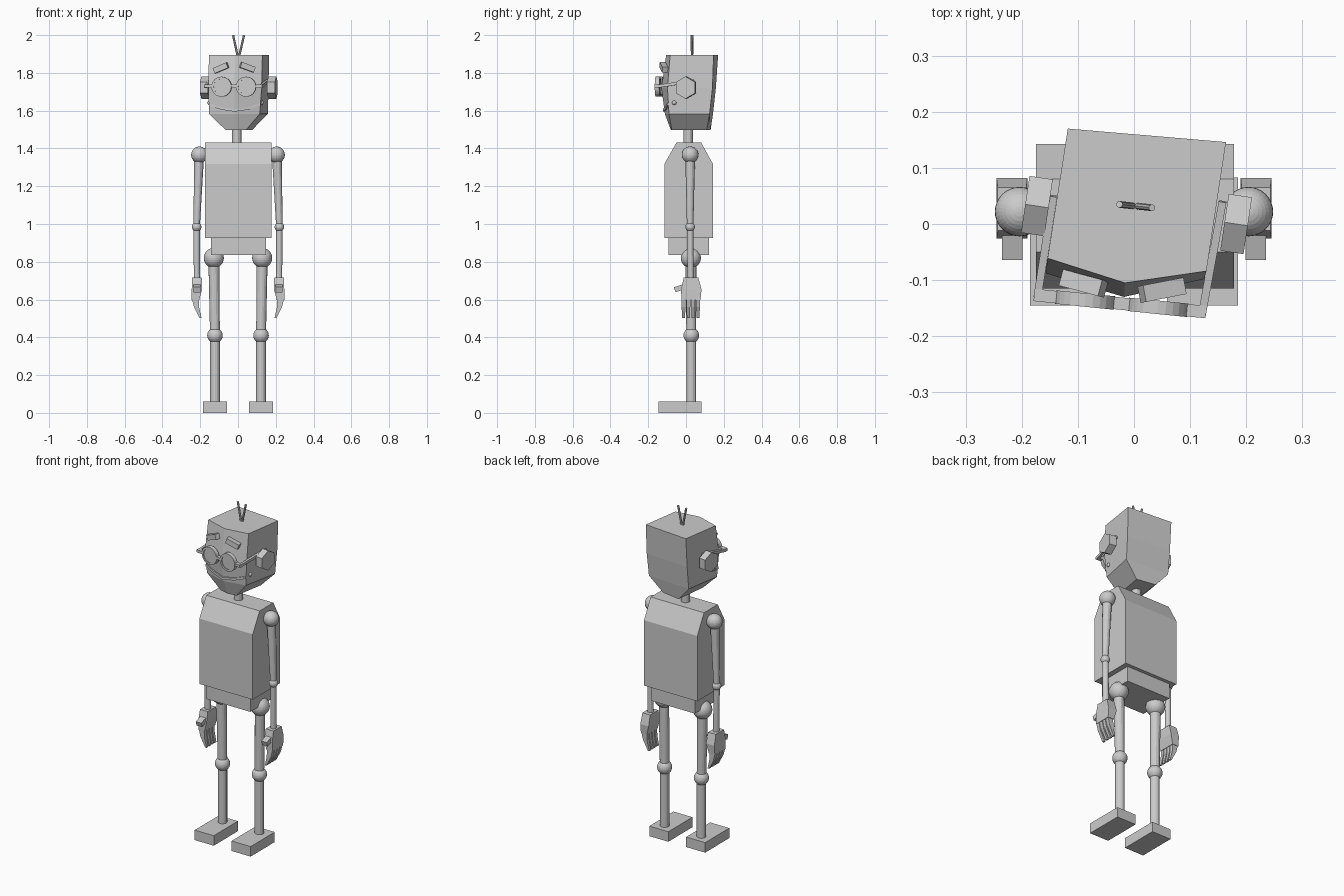
import bpy, bmesh, math
from mathutils import Vector, Matrix

if "Cube" in bpy.data.objects:
    bpy.data.objects.remove(bpy.data.objects["Cube"])


def finish(name, bm):
    bmesh.ops.recalc_face_normals(bm, faces=bm.faces[:])
    me = bpy.data.meshes.new(name)
    bm.to_mesh(me)
    bm.free()
    ob = bpy.data.objects.new(name, me)
    bpy.context.collection.objects.link(ob)
    return ob


def loft(name, loops):
    """Skin a list of equal-length point loops and cap both ends."""
    bm = bmesh.new()
    rings = [[bm.verts.new(p) for p in loop] for loop in loops]
    n = len(rings[0])
    for a, b in zip(rings, rings[1:]):
        for i in range(n):
            j = (i + 1) % n
            bm.faces.new((a[i], a[j], b[j], b[i]))
    bm.faces.new(rings[0])
    bm.faces.new(rings[-1])
    return finish(name, bm)


def rect(x0, x1, y0, y1, z, s=1):
    return [(s * x0, y0, z), (s * x1, y0, z), (s * x1, y1, z), (s * x0, y1, z)]


def box(name, x0, x1, y0, y1, z0, z1):
    return loft(name, [rect(x0, x1, y0, y1, z0), rect(x0, x1, y0, y1, z1)])


def block(name, centre, size, rot=Matrix.Identity(4)):
    bm = bmesh.new()
    m = Matrix.Translation(centre) @ rot @ Matrix.Diagonal((*size, 1))
    bmesh.ops.create_cube(bm, size=1, matrix=m)
    return finish(name, bm)


def rod(name, a, b, r1, r2=None, sides=16):
    a, b = Vector(a), Vector(b)
    d = b - a
    m = Matrix.Translation((a + b) / 2) @ d.to_track_quat('Z', 'Y').to_matrix().to_4x4()
    bm = bmesh.new()
    bmesh.ops.create_cone(bm, cap_ends=True, segments=sides, radius1=r1,
                          radius2=r1 if r2 is None else r2, depth=d.length, matrix=m)
    return finish(name, bm)


def ball(name, c, r):
    bm = bmesh.new()
    bmesh.ops.create_uvsphere(bm, u_segments=32, v_segments=16, radius=r,
                              matrix=Matrix.Translation(c))
    return finish(name, bm)


def bar(name, a, b, w, h):
    """Rectangular bar between two points, w thick sideways, h tall."""
    a, b = Vector(a), Vector(b)
    d = (b - a).normalized()
    side = d.cross(Vector((0, 0, 1))).normalized() * w / 2
    up = side.cross(d).normalized() * h / 2
    return loft(name, [[p + side + up, p - side + up, p - side - up, p + side - up]
                       for p in (a, b)])


# Torso with sloped shoulders, pelvis, neck
profile = [(-.115, .926), (.143, .926), (.143, 1.317), (.08, 1.432), (-.05, 1.432), (-.115, 1.317)]
loft("torso", [[(x, y, z) for y, z in profile] for x in (-.175, .178)])
box("pelvis", -.144, .147, -.093, .122, .836, .93)
rod("neck", (-.006, .012, 1.42), (-.006, .012, 1.52), .025)

# Limbs
for s, side in ((-1, "left"), (1, "right")):
    # leg
    ball(side + "_hip_joint", (s * .128, .026, .82), .053)
    rod(side + "_thigh", (s * .128, .026, .82), (s * .122, .028, .41), .029, .026)
    ball(side + "_knee_joint", (s * .122, .028, .41), .041)
    rod(side + "_shin", (s * .122, .028, .41), (s * .122, .028, .05), .026)
    box(side + "_foot", s * .122 - .063, s * .122 + .063, -.145, .083, 0, .06)
    # arm
    ball(side + "_shoulder_joint", (s * .204, .022, 1.366), .044)
    rod(side + "_upper_arm", (s * .206, .022, 1.36), (s * .219, .022, .985), .026, .017)
    ball(side + "_elbow_joint", (s * .219, .022, .985), .025)
    rod(side + "_forearm", (s * .219, .022, .985), (s * .217, .025, .70), .017)
    # hand
    loft(side + "_palm", [rect(.192, .243, -.012, .065, .716, s),
                          rect(.19, .245, -.026, .082, .655, s),
                          rect(.205, .245, -.024, .077, .598, s)])
    for i in range(4):
        y = -.023 + i * .0255
        loft(f"{side}_finger_{i + 1}", [rect(.208, .243, y, y + .021, .60, s),
                                        rect(.206, .233, y, y + .02, .56, s),
                                        rect(.193, .203, y + .002, y + .018, .502, s)])
    bar(side + "_thumb", (s * .217, -.01, .668), (s * .217, -.06, .652), .036, .028)

# Head, turned slightly to one side, with a centre ridge and tapered chin
head = [
    (1.894, [(-.154, -.061), (-.016, -.105), (.129, -.084), (.164, .146), (-.118, .17)]),
    (1.72, [(-.157, -.088), (-.018, -.13), (.125, -.098), (.162, .14), (-.118, .158)]),
    (1.583, [(-.153, -.075), (-.018, -.112), (.115, -.09), (.158, .125), (-.118, .143)]),
    (1.497, [(-.065, -.068), (-.012, -.08), (.042, -.075), (.074, .11), (-.042, .13)]),
]
loft("head", [[(x, y, z) for x, y in pts] for z, pts in head])

# Mouth band following the face
smile = [(-.154, -.082, 1.632), (-.088, -.1, 1.612), (-.018, -.119, 1.602),
         (.055, -.107, 1.612), (.119, -.096, 1.634)]
loft("mouth", [[(x, y - .004, z - .007), (x, y - .004, z + .007),
                (x, y + .02, z + .007), (x, y + .02, z - .007)] for x, y, z in smile])

# Ears and jaw bolts
turn = Vector((.989, -.14, 0))
for name, c in (("left_ear", (-.173, .032, 1.722)), ("right_ear", (.182, .0, 1.722))):
    bm = bmesh.new()
    m = (Matrix.Translation(c) @ Matrix.Rotation(math.radians(-8.5), 4, 'Z')
         @ Matrix.Rotation(math.pi / 2, 4, 'Y') @ Matrix.Rotation(math.pi / 2, 4, 'Z'))
    bmesh.ops.create_cone(bm, cap_ends=True, segments=6, radius1=.059, radius2=.059,
                          depth=.042, matrix=m)
    ob = finish(name, bm)
ball("left_jaw_bolt", (-.151, -.04, 1.642), .012)
ball("right_jaw_bolt", (.123, -.062, 1.642), .012)

# Eyebrows
for name, c, yaw, roll in (("left_eyebrow", (-.09, -.106, 1.826), -15, -22),
                           ("right_eyebrow", (.05, -.118, 1.83), 11, 20)):
    rot = Matrix.Rotation(math.radians(yaw), 4, 'Z') @ Matrix.Rotation(math.radians(roll), 4, 'Y')
    block(name, c, (.078, .03, .03), rot)


# Glasses: rims, lenses, bridge, temples
def front_y(x):
    return -.142 - .1 * (x + .022)


def rim(name, x, z):
    c = Vector((x, front_y(x), z))
    u, n = Vector((.995, -.1, 0)), Vector((-.1, -.995, 0))
    bm = bmesh.new()
    rings = []
    for k in range(24):
        a = k * math.tau / 24
        d = u * math.cos(a) + Vector((0, 0, math.sin(a)))
        rings.append([bm.verts.new(c + d * r + n * h) for r, h in
                      ((.053, .012), (.053, -.012), (.041, -.012), (.041, .012))])
    for k in range(24):
        p, q = rings[k], rings[(k + 1) % 24]
        for i in range(4):
            j = (i + 1) % 4
            bm.faces.new((p[i], p[j], q[j], q[i]))
    finish(name + "_rim", bm)
    rod(name + "_lens", c - n * .008, c + n * .008, .042, sides=24)


rim("left", -.087, 1.727)
rim("right", .043, 1.727)


def span(name, x0, x1):
    bar(name, (x0, front_y(x0), 1.73), (x1, front_y(x1), 1.73), .022, .016)


span("glasses_bridge", -.04, -.004)
span("left_hinge", -.178, -.136)
span("right_hinge", .092, .128)
bar("left_temple", (-.172, -.13, 1.727), (-.144, .05, 1.758), .014, .016)
bar("right_temple", (.121, -.162, 1.727), (.158, .04, 1.758), .014, .016)

# Antennae
for s, side in ((-1, "left"), (1, "right")):
    rod(side + "_antenna", (.002 + s * .002, .032, 1.88), (.003 + s * .029, .032 - s * .003, 2.0), .006, sides=8)
